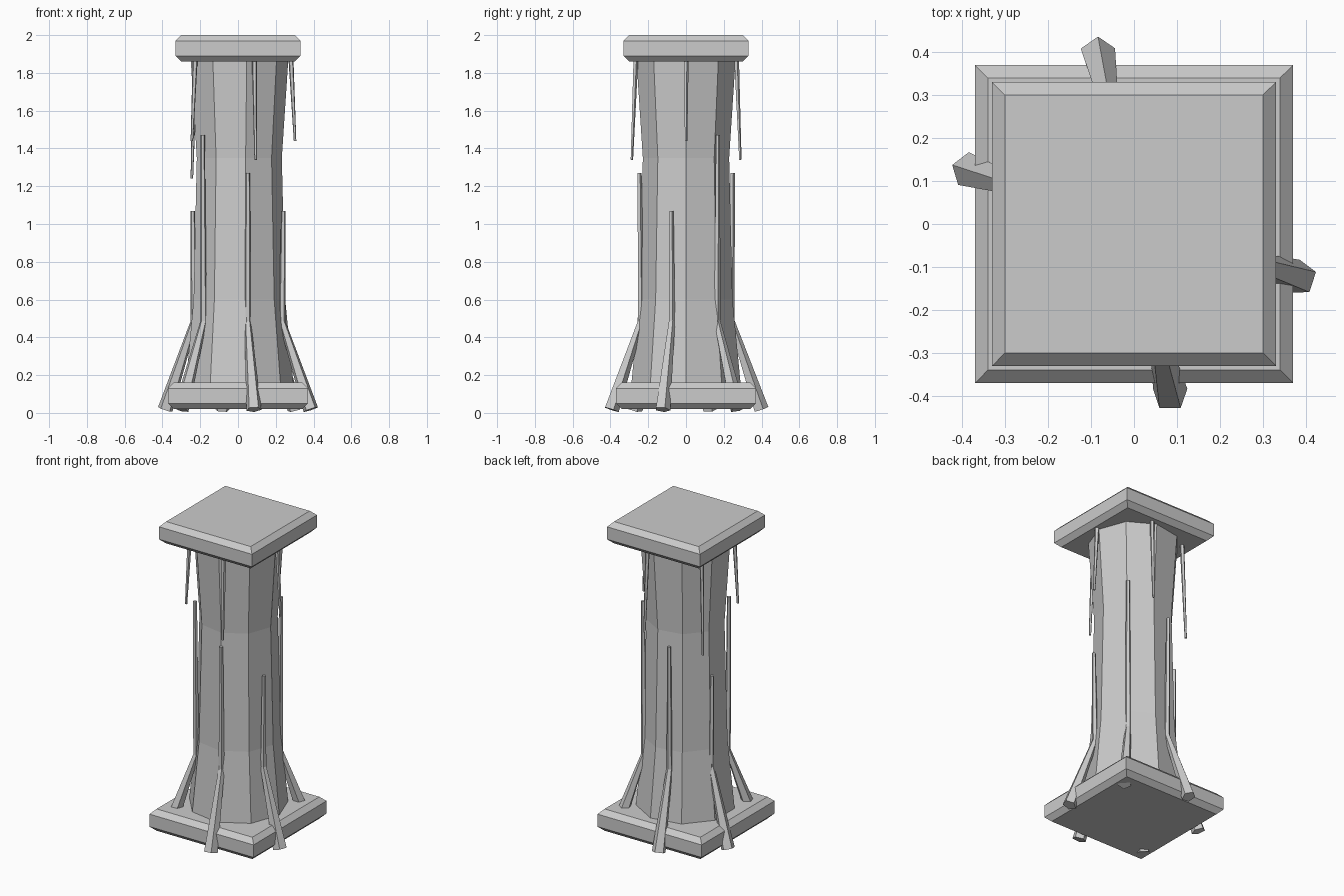
import bpy, bmesh
from math import cos, sin, radians, tau
from mathutils import Vector

if "Cube" in bpy.data.objects:
    bpy.data.objects.remove(bpy.data.objects["Cube"])


def finish(bm, name):
    bmesh.ops.recalc_face_normals(bm, faces=bm.faces)
    me = bpy.data.meshes.new(name)
    bm.to_mesh(me)
    bm.free()
    ob = bpy.data.objects.new(name, me)
    bpy.context.collection.objects.link(ob)
    return ob


def loft(name, rings):
    """Closed solid through a stack of vertex rings."""
    bm = bmesh.new()
    loops = [[bm.verts.new(p) for p in ring] for ring in rings]
    n = len(loops[0])
    for a, b in zip(loops, loops[1:]):
        for i in range(n):
            j = (i + 1) % n
            bm.faces.new((a[i], a[j], b[j], b[i]))
    bm.faces.new(loops[0][::-1])
    bm.faces.new(loops[-1])
    return finish(bm, name)


def slab(name, half, z0, z1, c=0.03):
    """Square slab with chamfered top and bottom rims."""
    prof = [(half - c, z0), (half, z0 + c), (half, z1 - c), (half - c, z1)]
    loft(name, [[(x * h, y * h, z) for x, y in ((1, 1), (-1, 1), (-1, -1), (1, -1))]
                for h, z in prof])


def strand(name, start, end, r0, r1, sides=5):
    """Tapered low-poly stick between two points."""
    rot = Vector((0, 0, 1)).rotation_difference(end - start)
    loft(name, [[p + rot @ Vector((-r * sin(tau * i / sides), r * cos(tau * i / sides), 0))
                 for i in range(sides)] for p, r in ((start, r0), (end, r1))])


def polar(deg, r, z):
    return Vector((r * cos(radians(deg)), r * sin(radians(deg)), z))


# Plinth and cap
slab("plinth", 0.37, 0.02, 0.16)
slab("cap", 0.33, 1.86, 2.0)

# Nine-sided waisted shaft
profile = [(0.295, 0.14), (0.25, 0.6), (0.232, 1.35), (0.267, 1.88)]
loft("shaft", [[polar(i * 40, r, z) for i in range(9)] for r, z in profile])

# Six roots: a splayed foot and a thin runner climbing the shaft
for i in range(6):
    a = -18 + 60 * i
    top = (1.07, 1.47, 1.27)[i % 3]
    strand(f"root_foot_{i}", polar(a, 0.405, 0.018), polar(a, 0.245, 0.485), 0.042, 0.018)
    strand(f"root_runner_{i}", polar(a, 0.245, 0.45), polar(a, 0.252, top), 0.018, 0.012)

# Five tendrils hanging from the cap
for i in range(5):
    a = 72 * i
    tip = (1.44, 1.34, 1.24)[i % 3]
    strand(f"tendril_{i}", polar(a, 0.28, 1.88), polar(a, 0.302, tip), 0.014, 0.007)
